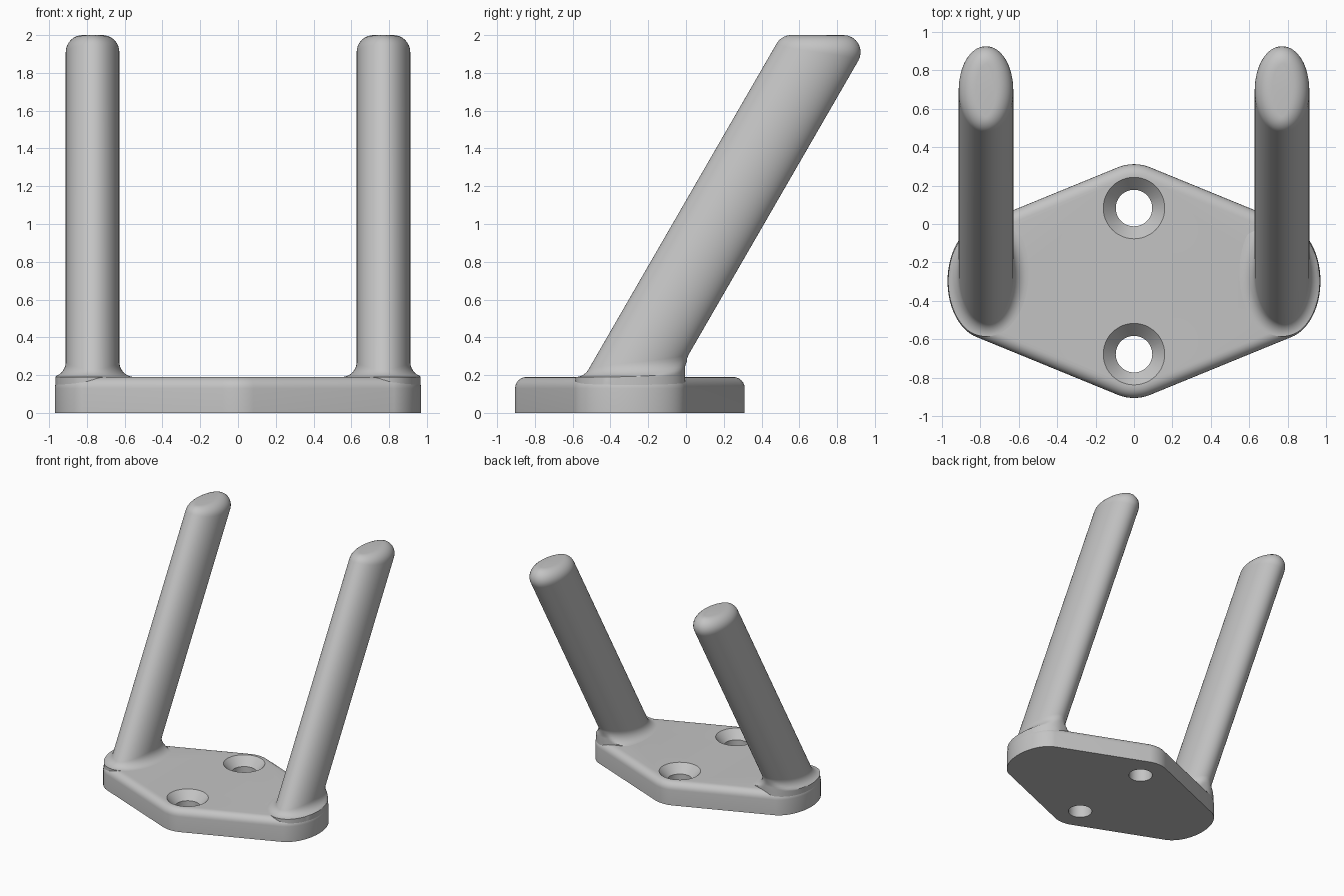
import bpy, bmesh, math
from mathutils import Vector

if "Cube" in bpy.data.objects:
    bpy.data.objects.remove(bpy.data.objects["Cube"])

grey = bpy.data.materials.new("light grey")
grey.diffuse_color = (0.55, 0.55, 0.55, 1)
grey.use_nodes = True
grey.node_tree.nodes["Principled BSDF"].inputs["Base Color"].default_value = grey.diffuse_color

MID_Y = -0.297      # centre line of the plate
TOP_Z = 0.19        # plate thickness
POST_X = 0.77


def loft(name, rings):
    """Closed, capped skin through a stack of equal rings."""
    bm = bmesh.new()
    vs = [[bm.verts.new(p) for p in r] for r in rings]
    n = len(vs[0])
    for a, b in zip(vs, vs[1:]):
        for i in range(n):
            j = (i + 1) % n
            bm.faces.new((a[i], a[j], b[j], b[i]))
    bm.faces.new(vs[0][::-1])
    bm.faces.new(vs[-1])
    bmesh.ops.recalc_face_normals(bm, faces=bm.faces[:])
    me = bpy.data.meshes.new(name)
    bm.to_mesh(me)
    bm.free()
    ob = bpy.data.objects.new(name, me)
    bpy.context.collection.objects.link(ob)
    me.materials.append(grey)
    return ob


def smooth(ob):
    bpy.ops.object.select_all(action='DESELECT')
    ob.select_set(True)
    bpy.context.view_layer.objects.active = ob
    bpy.ops.object.shade_smooth_by_angle(angle=math.radians(35))


# Plate outline: hull of two round tips and two elliptical ends, inset by d
LOBES = [(0, 0.383, 0.225, 0.225), (0, -0.383, 0.225, 0.225),
         (POST_X, 0, 0.2, 0.3), (-POST_X, 0, 0.2, 0.3)]


def outline(d, z, n=144):
    ring = []
    for i in range(n):
        f = 2 * math.pi * (i + 0.5) / n
        c, s = math.cos(f), math.sin(f)

        def reach(l):
            return l[0] * c + l[1] * s + math.hypot(l[2] * c, l[3] * s)
        x, y, a, b = max(LOBES, key=reach)
        a, b = a - d, b - d
        h = math.hypot(a * c, b * s)
        ring.append((x + a * a * c / h, MID_Y + y + b * b * s / h, z))
    return ring


FIL = 0.06
rings = [outline(0, 0)]
for k in range(7):
    t = k / 6 * math.pi / 2
    rings.append(outline(FIL * (1 - math.cos(t)), TOP_Z - FIL + FIL * math.sin(t)))
plate = loft("plate", rings)

# Countersunk screw holes
for y in (0.083, -0.677):
    prof = [(0.095, -0.1), (0.095, 0.12), (0.16, TOP_Z), (0.16, 0.3)]
    cutter = loft("hole_cutter", [
        [(r * math.cos(a), y + r * math.sin(a), z)
         for a in (2 * math.pi * i / 48 for i in range(48))] for r, z in prof])
    mod = plate.modifiers.new("hole", 'BOOLEAN')
    mod.operation, mod.solver, mod.object = 'DIFFERENCE', 'EXACT', cutter
    bpy.context.view_layer.objects.active = plate
    bpy.ops.object.modifier_apply(modifier=mod.name)
    bpy.data.objects.remove(cutter)
smooth(plate)

# Leaning oval posts with a flared foot and a rounded flat top
AXIS = Vector((0, 0.5, math.sqrt(0.75)))
U, V, Z = Vector((1, 0, 0)), Vector((0, math.sqrt(0.75), -0.5)), Vector((0, 0, 1))
A, B = 0.142, 0.21
FOOT_R, TIP_R, N, STEPS = 0.08, 0.09, 64, 8


def post_column(a):
    """Points from foot to tip along one line of the post."""
    side = U * (A * math.cos(a)) + V * (B * math.sin(a))
    n = (U * (math.cos(a) / A) + V * (math.sin(a) / B)).normalized()

    def at_height(p, z):
        return p + AXIS * ((z - p.z) / AXIS.z)
    base = Vector((0, 0, TOP_Z)) + side
    low = at_height(base + n * FOOT_R, TOP_Z + FOOT_R)
    high = at_height(base - n * TIP_R, 2 - TIP_R)
    col = []
    for k in range(STEPS + 1):                      # foot flare
        p = low + FOOT_R * (-Z).slerp(-n, k / STEPS)
        if p.z < 0.26:                              # stay inside the plate rim
            q = math.hypot(p.x / (0.197 if p.x > 0 else 0.32), p.y / 0.293)
            if q > 1:
                p.x, p.y = p.x / q, p.y / q
        col.append(p)
    col.insert(0, Vector((col[0].x, col[0].y, 0.12)))
    for k in range(STEPS + 1):                      # rounded tip
        col.append(high + TIP_R * n.slerp(Z, k / STEPS))
    return col


cols = [post_column(2 * math.pi * i / N) for i in range(N)]
for name, sx in (("right_post", 1), ("left_post", -1)):
    smooth(loft(name, [[(sx * (POST_X + p.x), p.y + MID_Y, p.z) for p in ring]
                       for ring in zip(*cols)]))
